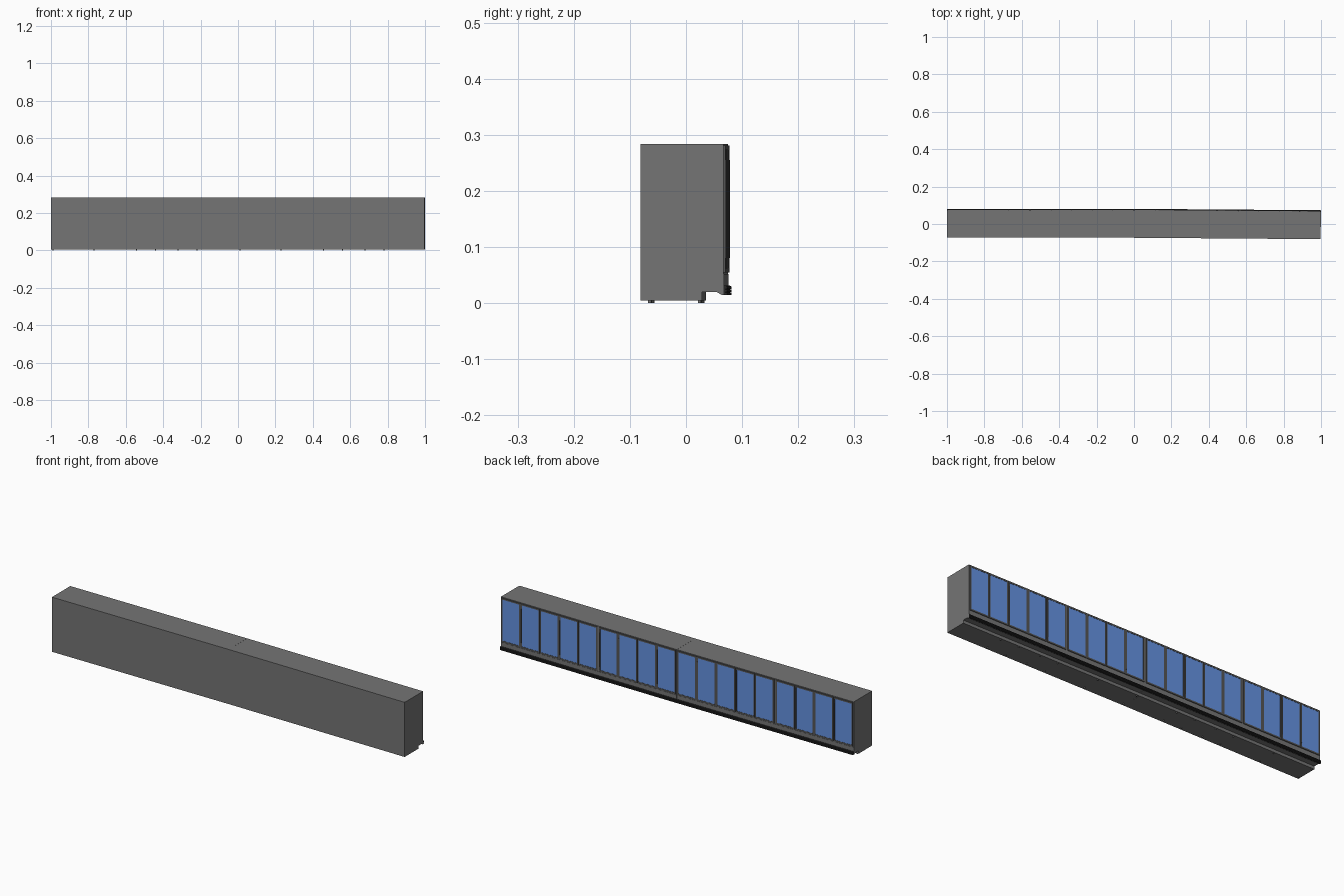
import bpy, bmesh, math
from mathutils import Matrix

if "Cube" in bpy.data.objects:
    bpy.data.objects.remove(bpy.data.objects["Cube"])

PITCH = 0.111              # width of one door bay
BACK, FRONT = -0.0735, 0.0745
TILT = -0.0075             # second run of cabinets stands slightly askew


def material(name, r, g, b):
    m = bpy.data.materials.new(name)
    m.diffuse_color = (r, g, b, 1)
    m.use_nodes = True
    m.node_tree.nodes["Principled BSDF"].inputs["Base Color"].default_value = m.diffuse_color
    return m


casing_mat = material("dark_grey_casing", 0.178, 0.178, 0.178)
frame_mat = material("charcoal_frame", 0.09, 0.09, 0.09)
rubber_mat = material("black_rubber", 0.02, 0.02, 0.02)
glass_mat = material("blue_glass", 0.13, 0.29, 0.76)


def finish(bm, name, parts, mat):
    bmesh.ops.recalc_face_normals(bm, faces=bm.faces)
    mesh = bpy.data.meshes.new(name)
    bm.to_mesh(mesh)
    bm.free()
    mesh.materials.append(mat)
    ob = bpy.data.objects.new(name, mesh)
    bpy.context.collection.objects.link(ob)
    parts.append(ob)


def add_box(bm, x0, x1, y0, y1, z0, z1):
    m = (Matrix.Translation(((x0 + x1) / 2, (y0 + y1) / 2, (z0 + z1) / 2))
         @ Matrix.Diagonal((x1 - x0, y1 - y0, z1 - z0, 1)))
    bmesh.ops.create_cube(bm, size=1, matrix=m)


def extrude_profile(name, pts, x0, x1, parts, mat):
    """Extrude a closed (y, z) outline along x."""
    bm = bmesh.new()
    face = bm.faces.new([bm.verts.new((x0, y, z)) for y, z in pts])
    new = bmesh.ops.extrude_face_region(bm, geom=[face])["geom"]
    bmesh.ops.translate(bm, vec=(x1 - x0, 0, 0),
                        verts=[v for v in new if isinstance(v, bmesh.types.BMVert)])
    finish(bm, name, parts, mat)


BODY = [(BACK, 0.005), (0.036, 0.005), (0.036, 0.02), (0.062, 0.02),
        (0.071, 0.0145), (FRONT, 0.0145), (FRONT, 0.284), (BACK, 0.284)]

# ribbed bumper outline
BUMPER = [(FRONT - 0.001, 0.0145)]
for i in range(3):
    z = 0.0145 + i * 0.0055
    BUMPER += [(0.081, z), (0.081, z + 0.004)]
    if i < 2:
        BUMPER += [(0.078, z + 0.004), (0.078, z + 0.0055)]
BUMPER += [(0.0775, 0.0315), (FRONT - 0.001, 0.0315)]


def cabinet(x0, doors, parts):
    x1 = x0 + doors * PITCH
    extrude_profile("cabinet_body", BODY, x0, x1, parts, casing_mat)
    extrude_profile("bumper", BUMPER, x0, x1, parts, rubber_mat)

    # lower panel below the doors
    bm = bmesh.new()
    add_box(bm, x0 + 0.001, x1 - 0.001, FRONT - 0.001, 0.0755, 0.0315, 0.052)
    finish(bm, "lower_panel", parts, casing_mat)

    # doors: frame, glass and handle
    frames, panes, handles = bmesh.new(), bmesh.new(), bmesh.new()
    edge = 0.004
    inner = (x1 - x0 - 2 * edge) / doors
    z0, z1, w, h = 0.055, 0.281, 0.007, 0.008
    y0, y1 = FRONT - 0.001, 0.0778
    for i in range(doors):
        a = x0 + edge + i * inner + 0.0008
        b = a + inner - 0.0016
        add_box(frames, a, a + w, y0, y1, z0, z1)
        add_box(frames, b - w, b, y0, y1, z0, z1)
        add_box(frames, a + w, b - w, y0, y1, z0, z0 + h)
        add_box(frames, a + w, b - w, y0, y1, z1 - h, z1)
        add_box(panes, a + w, b - w, y0, 0.0768, z0 + h, z1 - h)
        add_box(handles, b - 0.0045, b - 0.002, y1 - 0.0005, 0.0788, 0.08, 0.255)
    finish(frames, "door_frames", parts, frame_mat)
    finish(panes, "door_glass", parts, glass_mat)
    finish(handles, "door_handles", parts, frame_mat)

    # levelling feet in two rows
    xs = (0.014, 0.115, 0.235, 0.337) if doors == 5 else (0.011, 0.231)
    feet = bmesh.new()
    for x in xs:
        for y in (-0.059, 0.030):
            bmesh.ops.create_cone(feet, cap_ends=True, segments=12, radius1=0.003,
                                  radius2=0.003, depth=0.006,
                                  matrix=Matrix.Translation((x0 + x, y, 0.003)))
    finish(feet, "feet", parts, casing_mat)


# two runs, each a four-door and a five-door cabinet
left, right = [], []
cabinet(-1.0, 4, left)
cabinet(-1.0 + 4 * PITCH, 5, left)
cabinet(-0.001, 4, right)
cabinet(-0.001 + 4 * PITCH, 5, right)

# swing the second run about its front inner corner
pivot = Matrix.Translation((-0.001, BACK, 0))
swing = pivot @ Matrix.Rotation(TILT, 4, 'Z') @ pivot.inverted()
for ob in right:
    ob.data.transform(swing)
